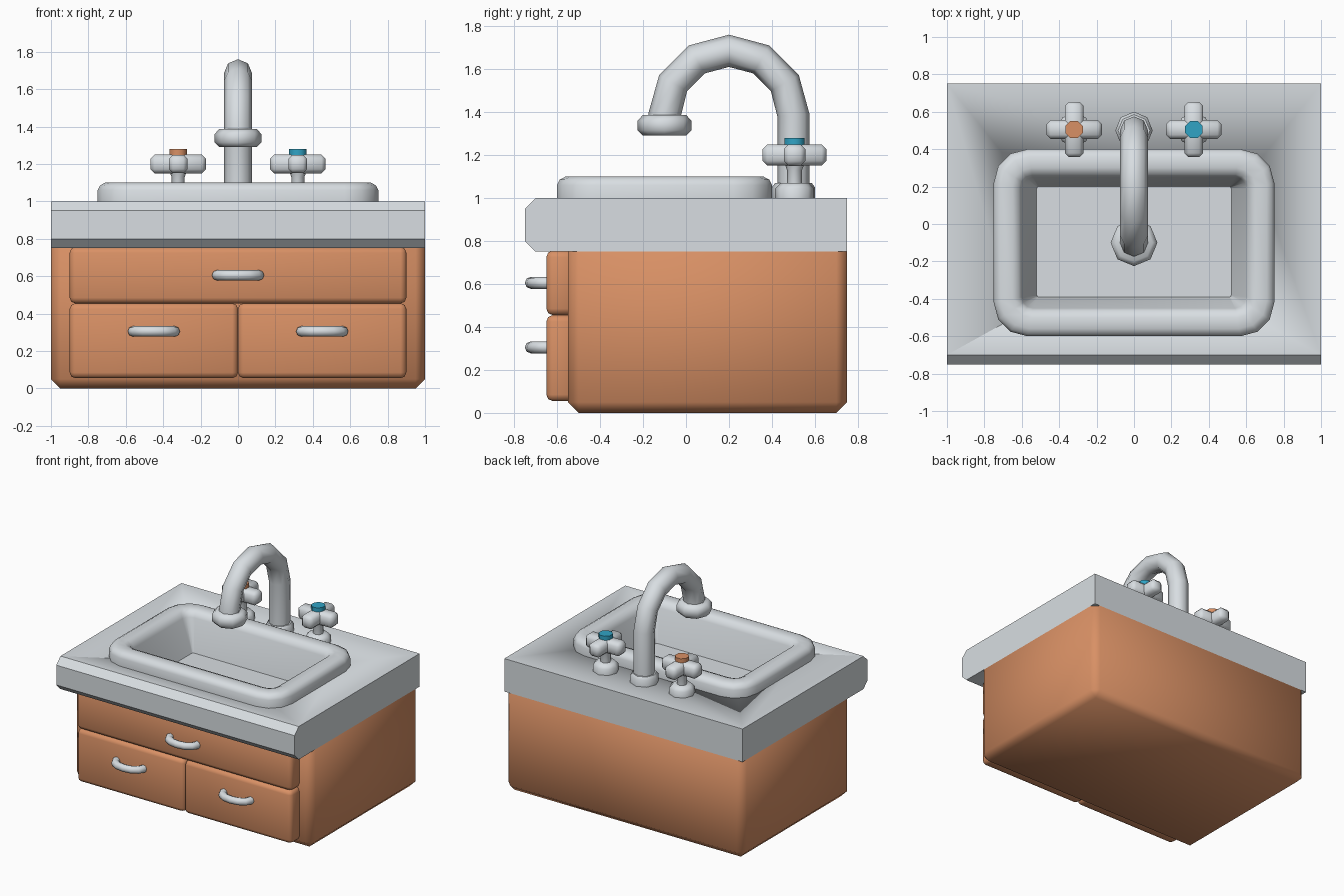
import bpy, bmesh, math
from mathutils import Vector

if "Cube" in bpy.data.objects:
    bpy.data.objects.remove(bpy.data.objects["Cube"])


def material(name, rgb):
    m = bpy.data.materials.new(name)
    m.diffuse_color = (*rgb, 1)
    m.use_nodes = True
    m.node_tree.nodes["Principled BSDF"].inputs["Base Color"].default_value = m.diffuse_color
    return m


METAL = material("light_metal", (0.69, 0.73, 0.76))
WOOD = material("warm_wood", (0.69, 0.28, 0.13))
BLUE = material("cold_blue", (0.03, 0.37, 0.56))


def finish(name, bm, mat, angle=50):
    bmesh.ops.recalc_face_normals(bm, faces=bm.faces)
    for f in bm.faces:
        f.smooth = True
    for e in bm.edges:
        e.smooth = len(e.link_faces) == 2 and e.calc_face_angle(0) < math.radians(angle)
    me = bpy.data.meshes.new(name)
    bm.to_mesh(me)
    bm.free()
    me.materials.append(mat)
    ob = bpy.data.objects.new(name, me)
    bpy.context.collection.objects.link(ob)
    return ob


def add_box(bm, lo, hi, bevel=0, segments=1):
    part = bmesh.new()
    bmesh.ops.create_cube(part, size=1)
    for v in part.verts:
        v.co = Vector([l + (c + 0.5) * (h - l) for c, l, h in zip(v.co, lo, hi)])
    if bevel:
        bmesh.ops.bevel(part, geom=part.edges[:], offset=bevel, segments=segments,
                        affect='EDGES', profile=0.5)
    tmp = bpy.data.meshes.new("tmp")
    part.to_mesh(tmp)
    part.free()
    bm.from_mesh(tmp)
    bpy.data.meshes.remove(tmp)


def box(name, lo, hi, mat, bevel=0, segments=1):
    bm = bmesh.new()
    add_box(bm, lo, hi, bevel, segments)
    return finish(name, bm, mat)


def loft(name, rings, mat, cap_start=True, cap_end=True, angle=50):
    bm = bmesh.new()
    vr = [[bm.verts.new(p) for p in r] for r in rings]
    n = len(vr[0])
    for a, b in zip(vr, vr[1:]):
        for i in range(n):
            j = (i + 1) % n
            bm.faces.new((a[i], a[j], b[j], b[i]))
    if cap_start:
        bm.faces.new(vr[0])
    if cap_end:
        bm.faces.new(vr[-1])
    return finish(name, bm, mat, angle)


def lathe(name, x, y, profile, mat, sides=8, turn=0.0):
    rings = [[(x + r * math.cos(turn + math.tau * i / sides),
               y + r * math.sin(turn + math.tau * i / sides), z)
              for i in range(sides)] for r, z in profile]
    return loft(name, rings, mat)


def sweep(name, path, normal, r, mat, sides=8):
    # round tube along a path lying in the plane with this normal
    path = [Vector(p) for p in path]
    normal = Vector(normal)
    rings = []
    for k, p in enumerate(path):
        t = (path[min(k + 1, len(path) - 1)] - path[max(k - 1, 0)]).normalized()
        side = t.cross(normal)
        rings.append([p + r * (math.cos(math.tau * i / sides) * normal
                               + math.sin(math.tau * i / sides) * side)
                      for i in range(sides)])
    return loft(name, rings, mat)


def rounded_rect(hx, y0, y1, r, z, seg=3):
    pts = []
    corners = [(hx - r, y1 - r), (-hx + r, y1 - r), (-hx + r, y0 + r), (hx - r, y0 + r)]
    for q, (cx, cy) in enumerate(corners):
        for s in range(seg + 1):
            a = math.pi / 2 * (q + s / seg)
            pts.append((cx + r * math.cos(a), cy + r * math.sin(a), z))
    return pts


# cabinet body and drawers
box("cabinet", (-1, -0.55, 0), (1, 0.75, 0.80), WOOD, 0.05)
for name, x0, x1, z0, z1 in (("top_drawer", -0.9, 0.9, 0.455, 0.755),
                             ("left_drawer", -0.9, 0, 0.055, 0.455),
                             ("right_drawer", 0, 0.9, 0.055, 0.455)):
    box(name, (x0, -0.65, z0), (x1, -0.52, z1), WOOD, 0.03, 2)

# curved drawer pulls
for name, x, z in (("top_pull", 0, 0.605), ("left_pull", -0.45, 0.305),
                   ("right_pull", 0.45, 0.305)):
    path = [(x - 0.112, -0.63, z)]
    path += [(x - 0.112 * math.cos(a), -0.66 - 0.062 * math.sin(a), z)
             for a in (math.pi * i / 6 for i in range(7))]
    path += [(x + 0.112, -0.63, z)]
    sweep(name, path, (0, 0, 1), 0.028, METAL)

# countertop with chamfered front edges, opened for the basin
outline = [(0.75, 0.75), (0.75, 1), (-0.70, 1), (-0.75, 0.95), (-0.75, 0.80), (-0.70, 0.75)]
counter = loft("countertop", [[(x, y, z) for y, z in outline] for x in (-1, 1)],
               METAL, angle=30)
cutter = box("basin_cutter", (-0.64, -0.5, 0.6), (0.64, 0.3, 1.2), METAL)
cutter.hide_render = True
cutter.hide_viewport = True
cut = counter.modifiers.new("basin_opening", 'BOOLEAN')
cut.operation = 'DIFFERENCE'
cut.solver = 'EXACT'
cut.object = cutter

# basin: rounded raised rim flowing into a sloped bowl
rim = [(0, 0.99, 0.18), (0, 1.06, 0.18), (0.012, 1.085, 0.17), (0.04, 1.1, 0.15),
       (0.10, 1.1, 0.10), (0.135, 1.085, 0.07), (0.15, 1.05, 0.06)]
rings = [rounded_rect(0.75 - d, -0.6 + d, 0.4 - d, r, z) for d, z, r in rim]
rings.append(rounded_rect(0.52, -0.39, 0.2, 0.01, 0.81))
loft("basin", rings, METAL, cap_start=False)
lathe("drain", 0, -0.1, [(0.1, 0.80), (0.1, 0.818), (0.085, 0.825)], METAL)

# faucet
arc = [(0, 0.2 + 0.3 * math.cos(a), 1.385 + 0.3 * math.sin(a))
       for a in (math.pi * i / 6 for i in range(7))]
sweep("faucet_pipe", [(0, 0.5, 0.99)] + arc + [(0, -0.1, 1.32)], (1, 0, 0), 0.075, METAL)
lathe("faucet_base", 0, 0.5, [(0.1, 0.99), (0.1, 1.05), (0.085, 1.07)], METAL)
lathe("spout_collar", 0, -0.1, [(0.1, 1.29), (0.125, 1.315), (0.125, 1.36), (0.1, 1.387)], METAL)

# hot and cold taps with cross handles
for side, x, mat in (("hot", -0.32, WOOD), ("cold", 0.32, BLUE)):
    y = 0.505
    lathe(side + "_tap_base", x, y, [(0.09, 0.99), (0.09, 1.045), (0.065, 1.07)], METAL)
    lathe(side + "_tap_stem", x, y, [(0.035, 1.05), (0.035, 1.13), (0.05, 1.17)], METAL)
    bm = bmesh.new()
    add_box(bm, (x - 0.148, y - 0.05, 1.15), (x + 0.148, y + 0.05, 1.25), 0.022)
    add_box(bm, (x - 0.05, y - 0.148, 1.151), (x + 0.05, y + 0.148, 1.249), 0.022)
    finish(side + "_tap_cross", bm, METAL)
    lathe(side + "_tap_cap", x, y, [(0.05, 1.22), (0.05, 1.28)], mat, 8, math.pi / 8)
